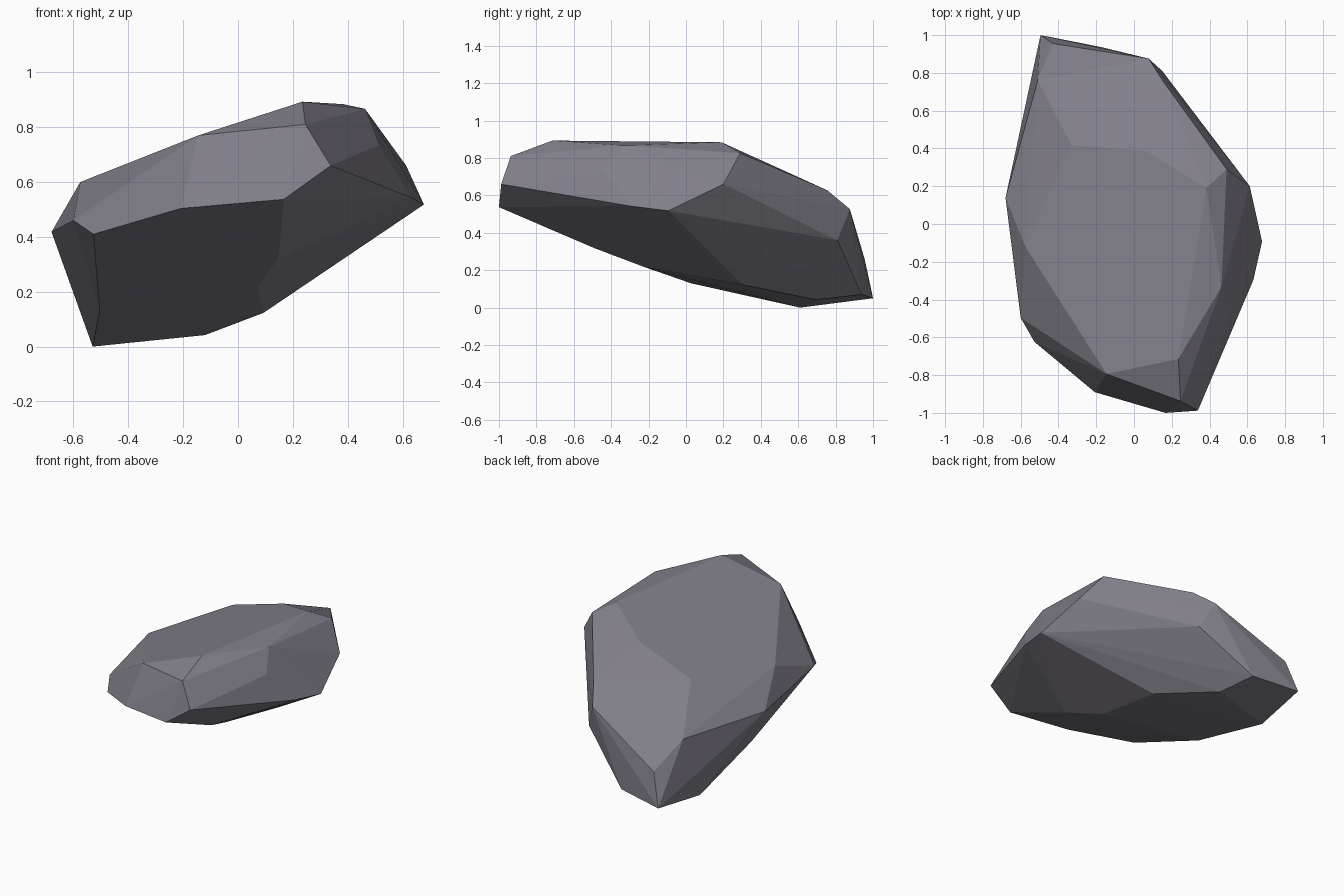
import bpy, bmesh, math

# Corner points of the faceted boulder, grouped by region
crown = [(-.145, -.794, .77), (.235, -.714, .893), (.384, .19, .884), (.463, -.333, .867),
         (.49, .29, .826), (-.33, .418, .648), (.066, .386, .774), (-.575, -.12, .60)]
front = [(.246, -.937, .81), (.338, -.988, .66), (.167, -1.0, .537), (-.208, -.89, .504),
         (-.527, -.624, .41), (-.60, -.497, .46)]
sides = [(-.68, .138, .418), (.515, -.44, .735), (.613, .20, .66), (.678, -.093, .518),
         (.632, -.296, .543)]
back = [(-.51, .76, .425), (.155, .754, .628), (.077, .876, .527), (.15, .81, .36),
        (-.43, .955, .26), (-.18, .938, .07), (-.495, 1.0, .05)]
base = [(.147, -.49, .318), (.07, -.22, .216), (.093, .30, .123), (-.12, .695, .042),
        (-.53, .61, 0), (-.504, .027, .13)]

# Wrap the corners in a convex hull and merge nearly coplanar facets
bm = bmesh.new()
for p in crown + front + sides + back + base:
    bm.verts.new(p)
res = bmesh.ops.convex_hull(bm, input=bm.verts[:])
loose = [v for v in bm.verts if not v.link_faces]
bmesh.ops.delete(bm, geom=loose, context='VERTS')
bmesh.ops.dissolve_limit(bm, angle_limit=math.radians(1.5), verts=bm.verts[:], edges=bm.edges[:])
bmesh.ops.recalc_face_normals(bm, faces=bm.faces[:])

mesh = bpy.data.meshes.new("boulder")
bm.to_mesh(mesh)
bm.free()

# Single stone colour
stone = bpy.data.materials.new("grey_stone")
stone.diffuse_color = (.22, .21, .25, 1)
mesh.materials.append(stone)

boulder = bpy.data.objects.new("boulder", mesh)
bpy.context.collection.objects.link(boulder)
